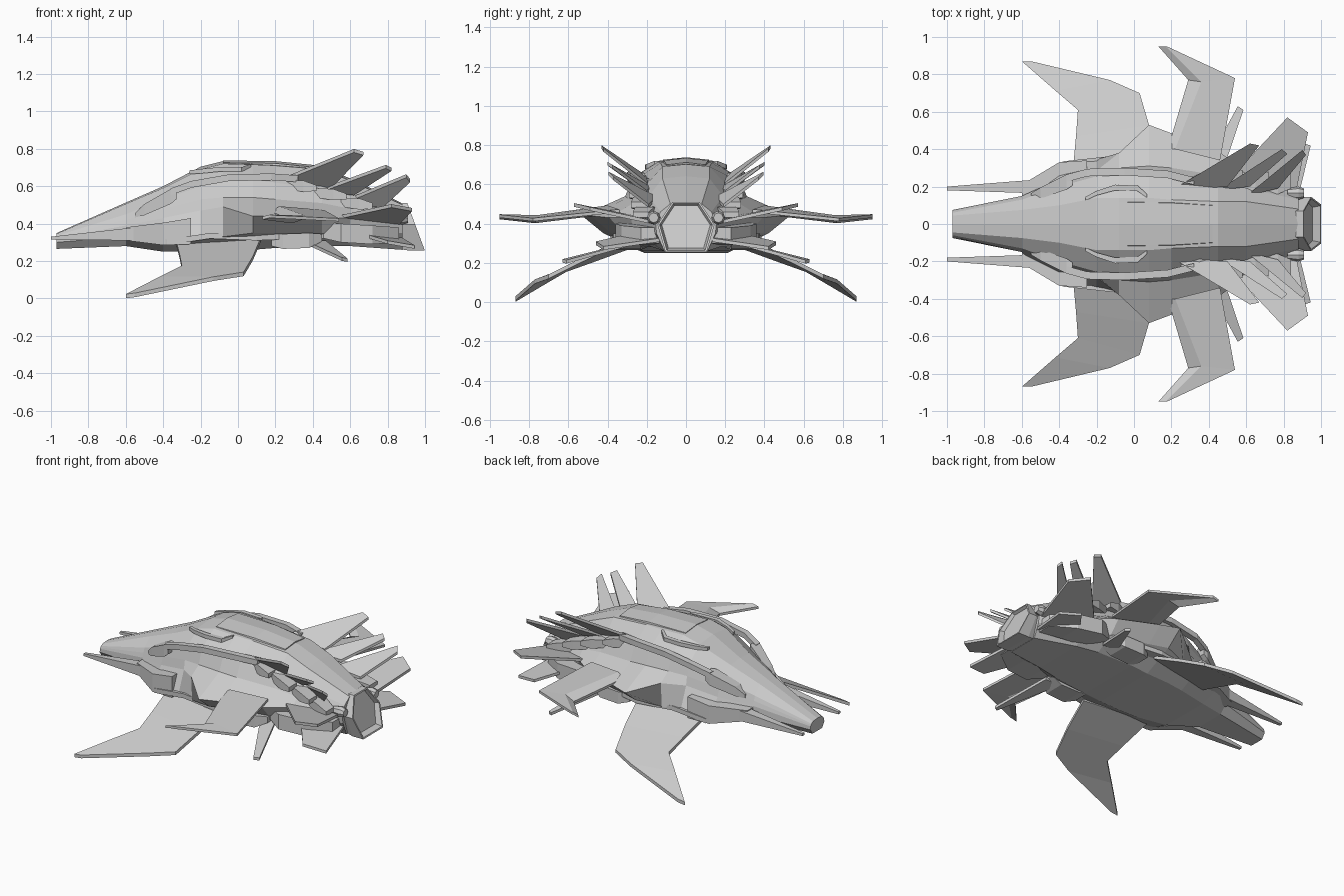
import bpy, bmesh, math

mat = bpy.data.materials.new("hull grey")
mat.diffuse_color = (0.6, 0.6, 0.6, 1)


def finish(name, bm, mirror=True):
    bmesh.ops.recalc_face_normals(bm, faces=bm.faces[:])
    me = bpy.data.meshes.new(name)
    bm.to_mesh(me)
    bm.free()
    me.materials.append(mat)
    ob = bpy.data.objects.new(name, me)
    bpy.context.scene.collection.objects.link(ob)
    if mirror:
        m = ob.modifiers.new("mirror", 'MIRROR')
        m.use_axis = (False, True, False)
        m.use_mirror_merge = False
    return ob


def loft(name, rings, mirror=True):
    """Skin closed rings of equal length and cap both ends."""
    bm = bmesh.new()
    vs = [[bm.verts.new(p) for p in r] for r in rings]
    n = len(rings[0])
    for a, b in zip(vs, vs[1:]):
        for i in range(n):
            j = (i + 1) % n
            bm.faces.new((a[i], a[j], b[j], b[i]))
    bm.faces.new(vs[0])
    bm.faces.new(vs[-1])
    return finish(name, bm, mirror)


def wing(name, rails, t=0.02):
    """Thin slab: each rail is one span line, rails run from front edge to back edge."""
    rings = []
    for span in zip(*rails):
        rings.append([(x, y, z + t / 2) for x, y, z in span] + [(x, y, z - t / 2) for x, y, z in span[::-1]])
    return loft(name, rings)


def beam(name, path):
    """Box-section bar; each path point is x, y, z, half width, half height."""
    return loft(name, [[(x, y - w, z - h), (x, y + w, z - h), (x, y + w, z + h), (x, y - w, z + h)]
                       for x, y, z, w, h in path])


# main hull: half sections as bottom edge, chine, shoulder, flank, rail line, dome edge
sections = [
    (-0.97, [(.05, .265), (.075, .30), (.07, .32), (.067, .328), (.06, .335), (.045, .345)]),
    (-0.60, [(.10, .28), (.15, .33), (.15, .39), (.14, .42), (.13, .45), (.075, .505)]),
    (-0.40, [(.17, .25), (.33, .30), (.24, .43), (.22, .48), (.20, .53), (.10, .59)]),
    (-0.20, [(.21, .25), (.345, .32), (.285, .47), (.275, .53), (.255, .60), (.14, .69)]),
    (-0.08, [(.22, .255), (.37, .33), (.38, .49), (.30, .54), (.27, .63), (.14, .72)]),
    (0.08, [(.22, .26), (.42, .35), (.53, .44), (.31, .54), (.27, .635), (.14, .715)]),
    (0.20, [(.22, .27), (.38, .35), (.485, .44), (.30, .53), (.26, .62), (.13, .71)]),
    (0.45, [(.20, .28), (.32, .35), (.39, .43), (.26, .51), (.22, .58), (.12, .69)]),
    (0.60, [(.17, .28), (.27, .36), (.28, .43), (.23, .48), (.19, .54), (.12, .63)]),
    (0.88, [(.11, .26), (.15, .35), (.155, .40), (.145, .43), (.13, .46), (.08, .50)]),
]
loft("hull", [[(x, y, z) for y, z in h] + [(x, 0, h[-1][1] + .1 * h[-1][0])] +
              [(x, -y, z) for y, z in h[::-1]] for x, h in sections], mirror=False)

# tail nozzle: slanted six-sided ring with a shallow recessed mouth
half = [(.07, .51), (.145, .395), (.105, .255)]
hexa = half + [(-y, z) for y, z in half[::-1]]


def hex_ring(x0, slope, s):
    return [(x0 + (.51 - (.385 + (z - .385) * s)) * slope, y * s, .385 + (z - .385) * s) for y, z in hexa]


loft("tail_nozzle", [hex_ring(.83, .2, .95), hex_ring(.87, .2, 1), hex_ring(.905, .37, 1),
                     hex_ring(.905, .37, .93), hex_ring(.885, .3, .85)], mirror=False)

# raised roof spine behind the cockpit
loft("roof_spine", [[(x, -w, z - .05), (x, -w * .9, z), (x, 0, z + .012), (x, w * .9, z), (x, w, z - .05)]
                    for x, w, z in [(-.08, .13, .726), (.2, .125, .722), (.42, .11, .70)]], mirror=False)

# cockpit frame and side rails
beam("cockpit_frame", [(-.26, .135, .675, .01, .01), (-.20, .165, .68, .012, .012), (-.10, .195, .69, .015, .012),
                       (.02, .19, .69, .015, .012), (.07, .15, .71, .01, .01)])
beam("side_rail", [(-.36, .245, .57, .02, .018), (-.25, .275, .61, .02, .018), (-.05, .28, .645, .02, .018),
                   (.18, .265, .65, .02, .018), (.32, .23, .64, .02, .018)])
beam("rail_front_box", [(-.55, .145, .445, .02, .012), (-.50, .165, .475, .03, .03), (-.36, .225, .545, .04, .04),
                        (-.33, .235, .56, .03, .03)])

# forward side barrels flowing into cheeks
beam("side_barrel", [(-1, .19, .322, .01, .008), (-.55, .20, .345, .035, .035)])
beam("cheek", [(-.60, .18, .345, .03, .035), (-.40, .25, .345, .08, .06), (-.25, .25, .36, .09, .07)])
# chine strip along the lower flank
beam("lower_chine", [(-.55, .20, .345, .03, .012), (-.38, .29, .30, .045, .015), (-.15, .31, .335, .05, .015),
                     (.10, .335, .325, .05, .015), (.35, .29, .335, .05, .015), (.6, .22, .335, .05, .015)])

# swept lower wings: front edge and back edge
wing("lower_wing", [
    [(-.33, .25, .295), (-.31, .47, .215), (-.30, .61, .165), (-.42, .713, .105), (-.60, .87, .012)],
    [(.12, .33, .31), (.08, .53, .215), (.03, .70, .13), (-.13, .77, .105), (-.55, .87, .018)]], .022)

# forward-hooked upper wings: front edge, crease, back edge
wing("upper_wing", [
    [(.18, .40, .455), (.29, .77, .41), (.13, .95, .43)],
    [(.22, .40, .485), (.36, .76, .435), (.17, .95, .44)],
    [(.46, .34, .465), (.54, .78, .42), (.175, .95, .438)]], .016)

# rows of raised fins: front edge (root, tip) and back edge (root, tip)
fins = {
    "fin_front": ([(.20, .18, .62), (.62, .43, .79)], [(.50, .20, .60), (.67, .42, .775)]),
    "fin_middle": ([(.45, .18, .58), (.79, .40, .705)], [(.62, .20, .56), (.82, .375, .69)]),
    "fin_rear": ([(.60, .15, .53), (.90, .395, .655)], [(.77, .19, .49), (.92, .37, .63)]),
    "tail_fin": ([(.52, .25, .43), (.82, .57, .495)], [(.86, .14, .40), (.93, .49, .475)]),
    "lower_tail_fin": ([(.60, .20, .36), (.80, .46, .30)], [(.87, .11, .32), (.945, .42, .275)]),
    "belly_strut": ([(.36, .27, .30), (.555, .63, .21)], [(.47, .27, .30), (.585, .61, .205)]),
}
for nm, rails in fins.items():
    wing(nm, rails, .018)

# fin root boxes, stepping down the back
for i, (x, y, z) in enumerate([(.30, .22, .60), (.46, .23, .555), (.60, .22, .505), (.72, .21, .455)]):
    beam(f"fin_root_{i + 1}", [(x - .05, y - .03, z + .01, .035, .025), (x + .05, y, z, .05, .03),
                               (x + .12, y + .02, z - .01, .04, .015)])

# belly pods and tail side pods
beam("belly_pod", [(.18, .28, .31, .06, .03), (.24, .30, .305, .075, .04), (.38, .30, .31, .07, .04),
                   (.45, .28, .325, .05, .02)])
beam("tail_pod", [(.42, .24, .37, .05, .04), (.55, .27, .35, .09, .05), (.72, .25, .34, .08, .05),
                  (.86, .18, .34, .05, .04)])

# small thruster pipe beside the nozzle
loft("thruster", [[(x, .165 + r * math.cos(a * math.pi / 4), .43 + r * math.sin(a * math.pi / 4))
                   for a in range(8)] for x, r in ((.82, .025), (.88, .035), (.91, .025))])
